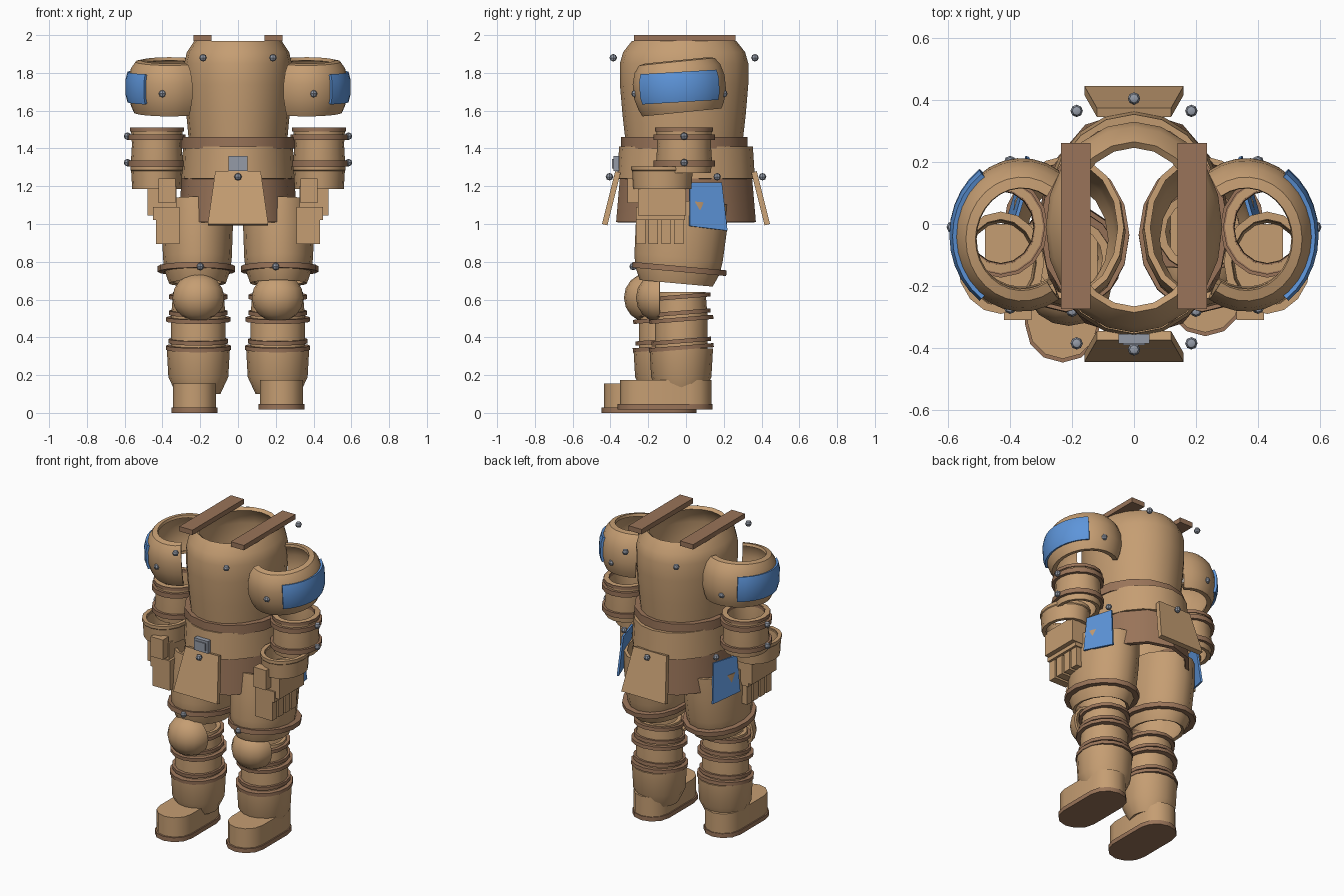
import bpy, bmesh, math
from mathutils import Matrix, Vector

cube = bpy.data.objects.get("Cube")
if cube:
    bpy.data.objects.remove(cube, do_unlink=True)


def material(name, *rgb):
    m = bpy.data.materials.new(name)
    m.use_nodes = True
    m.diffuse_color = (*rgb, 1)
    m.node_tree.nodes["Principled BSDF"].inputs["Base Color"].default_value = (*rgb, 1)
    return m


TAN = material("tan fabric", 0.56, 0.34, 0.17)
BROWN = material("brown trim", 0.32, 0.175, 0.10)
BLUE = material("blue plate", 0.11, 0.30, 0.70)
GREY = material("grey metal", 0.30, 0.33, 0.39)


def finish(name, bm, mat, loc=(0, 0, 0), tilt=0, wall=0, smooth=True):
    """Turn a bmesh into an object, tilted about x, with an inward wall."""
    me = bpy.data.meshes.new(name)
    bm.to_mesh(me)
    bm.free()
    me.materials.append(mat)
    ob = bpy.data.objects.new(name, me)
    bpy.context.collection.objects.link(ob)
    ob.location = loc
    ob.rotation_euler.x = tilt
    bpy.ops.object.select_all(action='DESELECT')
    ob.select_set(True)
    bpy.context.view_layer.objects.active = ob
    if wall:
        mod = ob.modifiers.new("wall", 'SOLIDIFY')
        mod.thickness, mod.offset = wall, -1
        bpy.ops.object.modifier_apply(modifier=mod.name)
    if smooth:
        bpy.ops.object.shade_smooth_by_angle(angle=0.6)


def lathe(name, profile, rx, ry, loc, mat, wall=0.025, tilt=0, segs=16, arc=None, mid=0):
    """Open elliptical shell from (radius factor, z) points, bottom to top."""
    bm = bmesh.new()
    full = arc is None
    n = segs if full else segs + 1
    start, sweep = (0, math.tau) if full else (mid - arc, 2 * arc)
    rows = []
    for r, z in profile:
        angles = [start + sweep * i / segs for i in range(n)]
        rows.append([bm.verts.new((r * rx * math.cos(a), r * ry * math.sin(a), z)) for a in angles])
    for low, high in zip(rows, rows[1:]):
        for i in range(segs):
            k = (i + 1) % n
            bm.faces.new((low[i], low[k], high[k], high[i]))
    finish(name, bm, mat, loc, tilt, wall)


def band(name, rx, ry, loc, height=0.03, tilt=0):
    lathe(name, [(1, -height / 2), (1, height / 2)], rx, ry, loc, BROWN, 0.035, tilt)


def box(name, lo, hi, mat):
    bm = bmesh.new()
    bmesh.ops.create_cube(bm, size=1)
    lo, hi = Vector(lo), Vector(hi)
    size = Matrix.Diagonal(hi - lo)
    for v in bm.verts:
        v.co = (lo + hi) / 2 + size @ v.co
    finish(name, bm, mat, smooth=False)


def panel(name, corners, mat, wall):
    bm = bmesh.new()
    bm.faces.new([bm.verts.new(c) for c in corners])
    finish(name, bm, mat, wall=wall, smooth=False)


def ball(name, centre, radii, mat, half=False, segs=8):
    bm = bmesh.new()
    bmesh.ops.create_uvsphere(bm, u_segments=segs, v_segments=segs // 2, radius=1)
    if half:
        bmesh.ops.delete(bm, geom=[v for v in bm.verts if v.co.y > 0.01], context='VERTS')
    bmesh.ops.scale(bm, vec=radii, verts=bm.verts)
    finish(name, bm, mat, centre, wall=0.015 if half else 0)


def bolt(name, *centre):
    ball(name, centre, (0.02,) * 3, GREY)


def boot_part(name, x, y0, y1, half, z0, z1, mat):
    """Upright slab with rounded toe and heel."""
    bm = bmesh.new()
    pts = []
    for k in range(14):
        end, i = divmod(k, 7)
        a = math.pi * i / 6 + math.pi * end
        yc = y0 + half if end else y1 - half
        pts.append(bm.verts.new((x + half * math.cos(a), yc + half * math.sin(a), z0)))
    face = bm.faces.new(pts)
    ext = bmesh.ops.extrude_face_region(bm, geom=[face], use_keep_orig=True)
    top = [g for g in ext["geom"] if isinstance(g, bmesh.types.BMVert)]
    bmesh.ops.translate(bm, vec=(0, 0, z1 - z0), verts=top)
    bmesh.ops.recalc_face_normals(bm, faces=bm.faces)
    finish(name, bm, mat)


# Torso shell, waist and belt
lathe("torso", [(0.91, 1.43), (0.96, 1.58), (1, 1.74), (1, 1.85), (0.95, 1.91), (0.81, 1.97)],
      0.285, 0.34, (0, -0.01, 0), TAN, segs=20)
band("belt", 0.305, 0.335, (0, -0.01, 1.43), 0.06)
lathe("waist", [(1, 1.24), (0.97, 1.41)], 0.30, 0.365, (0, 0, 0), TAN, segs=20)
lathe("skirt", [(1, 1.01), (0.94, 1.27)], 0.315, 0.37, (0, 0, 0), BROWN, segs=12)
box("buckle", (-0.05, -0.385, 1.28), (0.05, -0.355, 1.36), GREY)
box("buckle_face", (-0.035, -0.391, 1.295), (0.035, -0.384, 1.345), GREY)

# Front and back skirt panels
for name, s in (("front", -1), ("back", 1)):
    top, low = s * 0.375, s * 0.445
    pts = [(-0.16, low, 1.0), (0.16, low, 1.0), (0.12, top, 1.28), (-0.12, top, 1.28)]
    panel(name + "_skirt_panel", pts if s < 0 else pts[::-1], TAN, 0.03)
    bolt(name + "_skirt_bolt", 0, s * 0.405, 1.25)

for side, s in (("left", 1), ("right", -1)):
    # Neck rail and chest bolts
    xs = sorted((s * 0.14, s * 0.235))
    box(side + "_neck_rail", (xs[0], -0.275, 1.968), (xs[1], 0.262, 2.0), BROWN)
    for name, y in (("front", -0.385), ("back", 0.365)):
        bolt(f"{side}_{name}_chest_bolt", s * 0.185, y, 1.88)

    # Shoulder shell with its curved outer plate
    mid = 0 if s > 0 else math.pi
    centre = (s * 0.362, -0.035, 1.725)
    lathe(side + "_shoulder",
          [(0.74, -0.13), (0.86, -0.135), (0.93, -0.1), (1, -0.04), (1, 0.04), (0.93, 0.1), (0.82, 0.135), (0.68, 0.142)],
          0.22, 0.245, centre, TAN, 0.018, 0.1, 20, 2.15, mid)
    lathe(side + "_shoulder_plate", [(0.98, -0.08), (1.025, -0.04), (1.025, 0.04), (0.98, 0.08)],
          0.228, 0.253, centre, BLUE, 0.015, 0.06, 10, 0.95, mid)
    for name, y in (("front", -0.27), ("back", 0.2)):
        bolt(f"{side}_{name}_shoulder_bolt", s * 0.4, y, 1.69)

    # Upper arm, rings and cuff
    arm = s * 0.43
    lathe(side + "_arm", [(0.95, 1.27), (1, 1.33), (0.96, 1.42), (1, 1.51)],
          0.137, 0.148, (arm, -0.01, 0), TAN)
    for i, z in enumerate((1.32, 1.46)):
        band(f"{side}_arm_ring_{i + 1}", 0.152, 0.163, (arm, -0.01, z))
        bolt(f"{side}_arm_bolt_{i + 1}", s * 0.585, -0.01, z + 0.005)
    band(side + "_arm_rim", 0.143, 0.153, (arm, -0.01, 1.5), 0.02)
    lathe(side + "_cuff", [(0.93, 1.185), (0.97, 1.28), (1, 1.285), (1, 1.305)],
          0.14, 0.165, (arm, -0.125, 0), TAN)

    # Glove: palm, thumb and hanging fingers
    def glove_box(name, x0, x1, y0, y1, z0, z1):
        a, b = sorted((s * x0, s * x1))
        box(f"{side}_{name}", (a, y0, z0), (b, y1, z1), TAN)

    glove_box("palm", 0.325, 0.48, -0.255, 0.0, 1.045, 1.2)
    glove_box("knuckles", 0.31, 0.45, -0.265, -0.005, 1.02, 1.09)
    glove_box("thumb", 0.33, 0.42, -0.31, -0.25, 1.11, 1.24)
    for i in range(4):
        y = -0.265 + i * 0.067
        glove_box(f"finger_{i + 1}", 0.31, 0.435, y, y + 0.05, 0.895, 1.03)

    # Hip plate
    pts = [(s * 0.41, 0.02, 0.99), (s * 0.35, 0.22, 0.965), (s * 0.335, 0.19, 1.22), (s * 0.385, 0.02, 1.22)]
    panel(side + "_hip_plate", pts if s > 0 else pts[::-1], BLUE, 0.012)
    bolt(side + "_hip_bolt", s * 0.335, 0.165, 1.25)

    # Thigh
    thigh = s * 0.215
    lathe(side + "_thigh", [(0.8, -0.24), (0.93, -0.17), (0.97, -0.1), (1, 0.06), (0.97, 0.2)],
          0.188, 0.242, (thigh, -0.03, 0.925), TAN, 0.02, -0.09)
    band(side + "_thigh_ring", 0.205, 0.25, (s * 0.22, -0.035, 0.762), 0.03, -0.09)
    bolt(side + "_thigh_bolt", s * 0.2, -0.28, 0.775)

    # Knee pad and lower leg; the right leg steps forward
    step = 0 if s > 0 else -0.085
    leg, ly = s * 0.21, step - 0.025
    ball(side + "_knee_pad", (leg, step * 0.75 - 0.14, 0.61), (0.137, 0.125, 0.13), TAN, True, 16)
    lathe(side + "_shin", [(1, 0.33), (1, 0.5), (0.92, 0.64)], 0.145, 0.14, (leg, ly, 0), TAN)
    for i, (z, r) in enumerate(((0.345, 0.172), (0.38, 0.158), (0.495, 0.17), (0.53, 0.155), (0.615, 0.155))):
        band(f"{side}_shin_ring_{i + 1}", r, r, (leg, ly, z), 0.022, 0.08)
    lathe(side + "_calf", [(0.7, 0.10), (0.95, 0.19), (1, 0.34)], 0.167, 0.168, (leg, ly, 0), TAN)

    # Boot
    bx, lift = s * 0.23, 0.018 if s > 0 else 0
    boot_part(side + "_boot", bx, step - 0.35, step + 0.135, 0.113, lift + 0.025, lift + 0.155, TAN)
    boot_part(side + "_sole", bx, step - 0.362, step + 0.14, 0.121, lift, lift + 0.028, BROWN)
